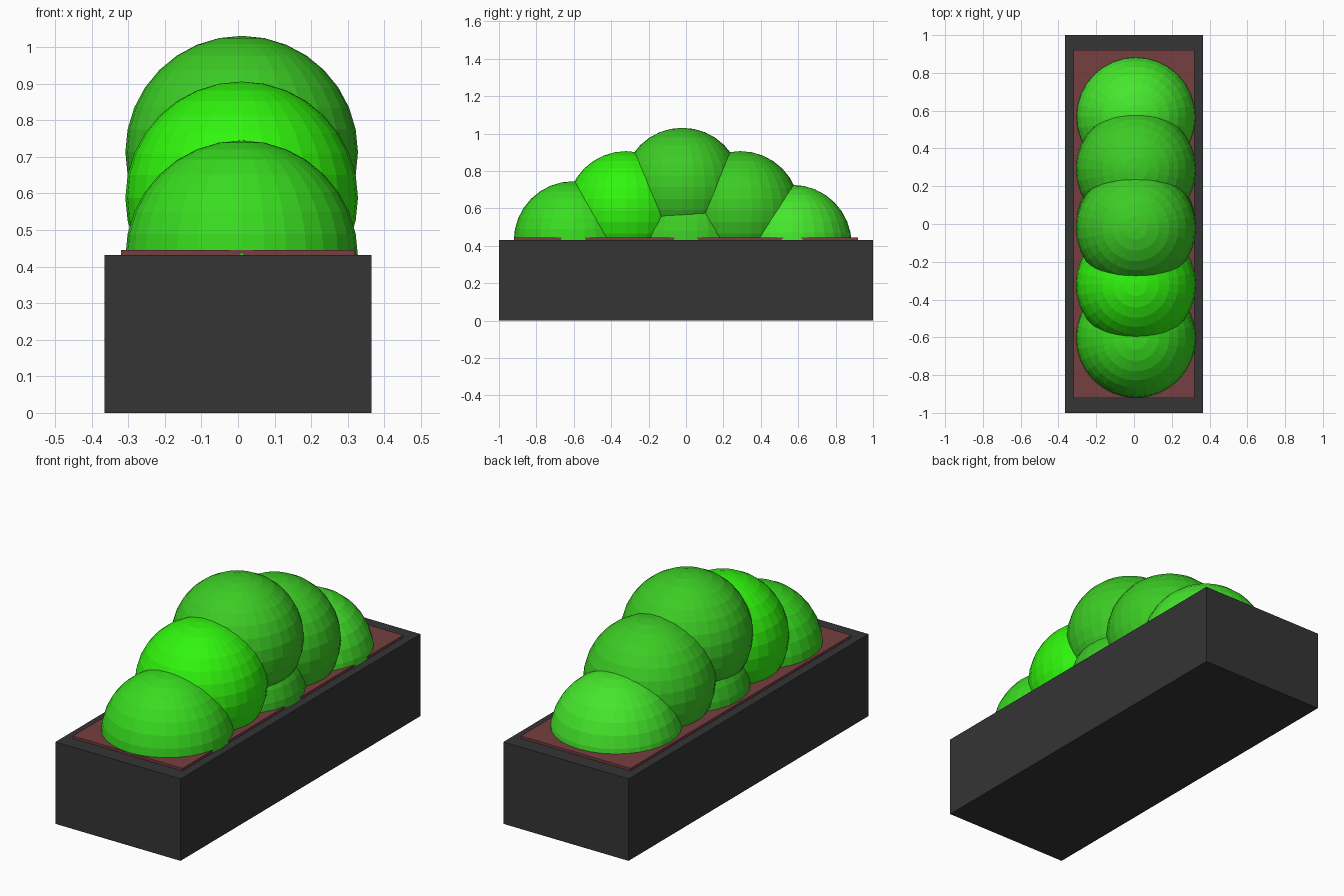
import bpy

if "Cube" in bpy.data.objects:
    bpy.data.objects.remove(bpy.data.objects["Cube"])


def material(name, rgb):
    m = bpy.data.materials.new(name)
    m.diffuse_color = (*rgb, 1)
    m.use_nodes = True
    m.node_tree.nodes["Principled BSDF"].inputs["Base Color"].default_value = m.diffuse_color
    return m


def box(name, size, z0, mat):
    bpy.ops.mesh.primitive_cube_add(size=1, location=(0, 0, z0 + size[2] / 2))
    o = bpy.context.object
    o.name = name
    o.scale = size
    bpy.ops.object.transform_apply(location=False, rotation=False, scale=True)
    o.data.materials.append(mat)
    return o


def bush(name, y, z, mat):
    bpy.ops.mesh.primitive_uv_sphere_add(segments=32, ring_count=16,
                                         radius=0.318, location=(0.01, y, z))
    o = bpy.context.object
    o.name = name
    o.data.materials.append(mat)


# Planter trough and the soil slab standing slightly proud of it
box("planter", (0.73, 2.0, 0.432), 0, material("planter_dark", (0.035, 0.035, 0.035)))
box("soil", (0.64, 1.84, 0.12), 0.325, material("soil_brown", (0.18, 0.05, 0.05)))

# Greens
mid = material("leaf_mid", (0.045, 0.60, 0.018))
fresh = material("leaf_fresh", (0.04, 0.72, 0.014))
bright = material("leaf_bright", (0.03, 0.92, 0.004))
light = material("leaf_light", (0.06, 0.80, 0.025))

# Overlapping foliage balls forming an arched hedge
for name, y, z, mat in [
    ("bush_front", -0.603, 0.427, fresh),
    ("bush_front_mid", -0.32, 0.588, bright),
    ("bush_top", -0.02, 0.713, mid),
    ("bush_back_mid", 0.29, 0.588, mid),
    ("bush_back", 0.568, 0.408, light),
    ("bush_core", 0.0, 0.42, mid),
]:
    bush(name, y, z, mat)
